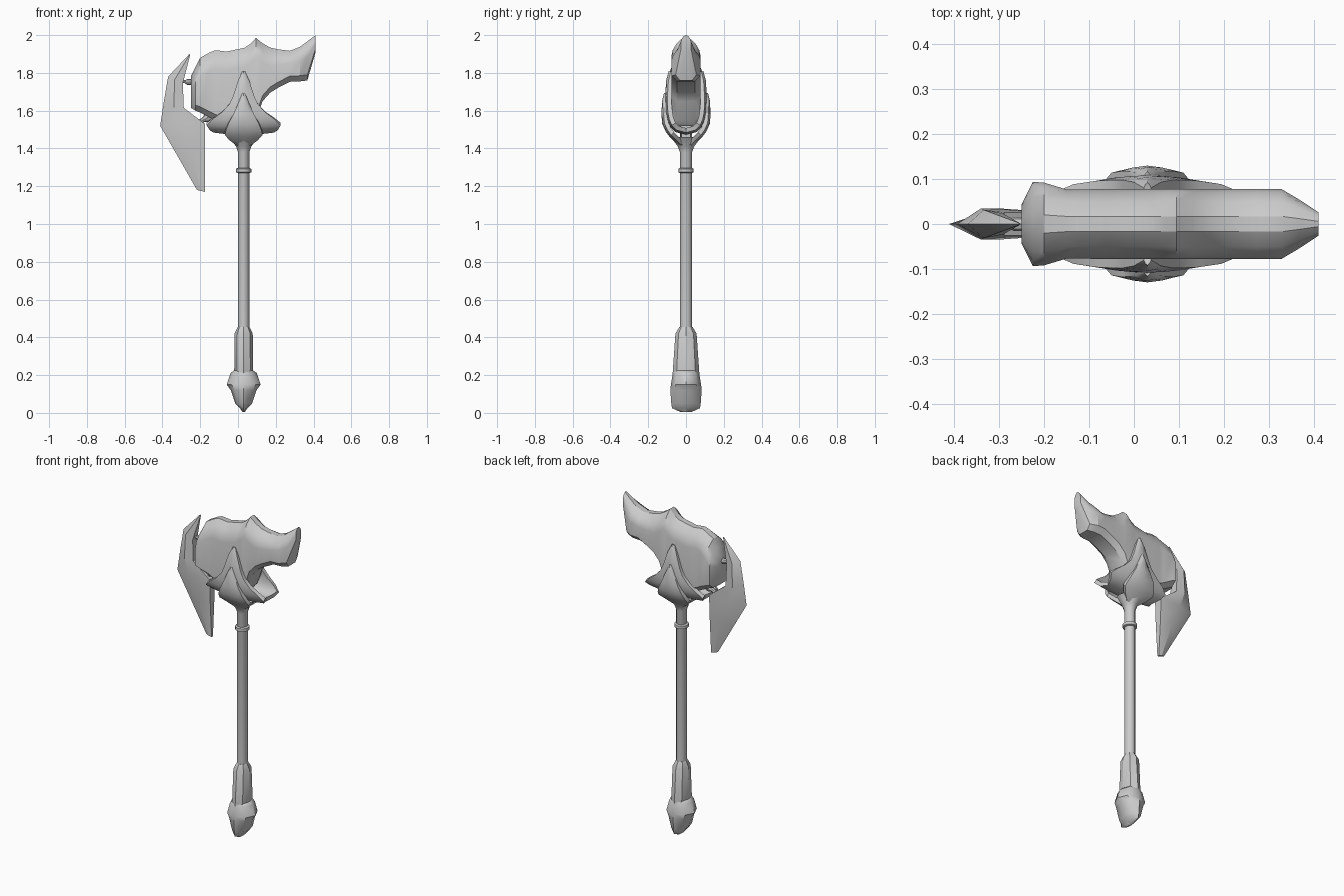
import bpy, bmesh, math
from mathutils import Vector

old = bpy.data.objects.get("Cube")
if old:
    bpy.data.objects.remove(old, do_unlink=True)

steel = bpy.data.materials.new("grey_steel")
steel.use_nodes = True
steel.diffuse_color = (0.6, 0.6, 0.6, 1)
steel.node_tree.nodes["Principled BSDF"].inputs["Base Color"].default_value = steel.diffuse_color

AXIS = 0.03  # x of the shaft


def loft(name, rings, angle=35):
    """Skin a list of equal-length point rings and cap both ends."""
    bm = bmesh.new()
    rows = [[bm.verts.new(p) for p in ring] for ring in rings]
    n = len(rows[0])
    for a, b in zip(rows, rows[1:]):
        for i in range(n):
            j = (i + 1) % n
            bm.faces.new((a[i], a[j], b[j], b[i]))
    bm.faces.new(rows[0][::-1])
    bm.faces.new(rows[-1])
    bmesh.ops.remove_doubles(bm, verts=bm.verts, dist=0.0005)
    bmesh.ops.recalc_face_normals(bm, faces=bm.faces)
    me = bpy.data.meshes.new(name)
    bm.to_mesh(me)
    bm.free()
    me.shade_smooth()
    me.set_sharp_from_angle(angle=math.radians(angle))
    me.materials.append(steel)
    ob = bpy.data.objects.new(name, me)
    bpy.context.collection.objects.link(ob)
    return ob


def oval(z, rx, ry, sides):
    """Horizontal ring around the shaft axis."""
    turn = [2 * math.pi * i / sides for i in range(sides)]
    return [(AXIS + rx * math.cos(t), ry * math.sin(t), z) for t in turn]


def rod(name, start, end, r):
    """Short round rod with a swollen middle."""
    a, b = Vector(start), Vector(end)
    d = (b - a).normalized()
    side = Vector((0, 1, 0))
    up = d.cross(side)
    rings = []
    for f, k in ((0, 0.7), (0.3, 0.7), (0.5, 1.3), (0.8, 1.3), (1, 0.7)):
        c = a.lerp(b, f)
        rings.append([c + r * k * (side * math.cos(t * math.pi / 4) + up * math.sin(t * math.pi / 4))
                      for t in range(8)])
    loft(name, rings)


def strap(name, half, thick):
    """U-shaped collar; half holds (y, z, half width) from peak to bottom."""
    path = half + [(-y, z, w) for y, z, w in half[-2::-1]]
    cols = (-1, -0.6, 0, 0.6, 1)
    rings = []
    for i, (y, z, w) in enumerate(path):
        p, q = path[max(i - 1, 0)], path[min(i + 1, len(path) - 1)]
        inward = Vector((0, p[2 - 1] - q[1], q[0] - p[0])).normalized()
        if inward.dot(Vector((0, -y, 1.8 - z))) < 0:
            inward = -inward
        outer = [Vector((AXIS + u * w, y, z)) + inward * 0.012 * u * u for u in cols]
        inner = [v + inward * thick for v in reversed(outer)]
        rings.append(outer + inner)
    loft(name, rings, 40)


# Shaft with its ring and flared neck
loft("shaft", [oval(z, r, r * 1.07, 12) for z, r in ((0.4, 0.03), (1.38, 0.03), (1.41, 0.04), (1.46, 0.075))])
loft("shaft_ring", [oval(z, r, r, 12) for z, r in
                    ((1.27, 0.03), (1.274, 0.041), (1.292, 0.041), (1.297, 0.03))])

# Grip, wider from front to back at its lower end
loft("grip", [oval(z, rx, ry, 8) for z, rx, ry in
              ((0.1, 0.05, 0.075), (0.22, 0.05, 0.07), (0.42, 0.048, 0.056), (0.455, 0.031, 0.035))])

# Pommel narrowing to a wedge along y
loft("pommel", [oval(z, rx, ry, 8) for z, rx, ry in
                ((0.225, 0.05, 0.066), (0.21, 0.07, 0.07), (0.15, 0.09, 0.08),
                 (0.12, 0.068, 0.083), (0.05, 0.045, 0.078), (0.025, 0.02, 0.074), (0.005, 0.006, 0.03))], 45)

# Hammer head: x, top, bottom, half width
stations = [
    (-0.25, 1.78, 1.615, 0.045), (-0.225, 1.83, 1.6, 0.094), (-0.2, 1.88, 1.59, 0.092),
    (-0.15, 1.908, 1.565, 0.077), (-0.12, 1.92, 1.55, 0.077), (-0.06, 1.913, 1.53, 0.078),
    (0.035, 1.933, 1.52, 0.078), (0.068, 1.955, 1.52, 0.078), (0.095, 1.985, 1.55, 0.078),
    (0.13, 1.957, 1.65, 0.078), (0.17, 1.934, 1.695, 0.078), (0.21, 1.925, 1.72, 0.078),
    (0.275, 1.917, 1.753, 0.078), (0.328, 1.938, 1.755, 0.078), (0.367, 1.967, 1.76, 0.055),
    (0.411, 2.0, 1.91, 0.026)]
head = []
for x, top, low, w in stations:
    h = top - low
    crown, keel = min(0.1, h * 0.4), min(0.03, h * 0.2)
    side = [(0.22 * w, top), (0.65 * w, top - 0.3 * crown), (0.9 * w, top - 0.65 * crown),
            (w, top - crown), (w, low + keel), (0.6 * w, low)]
    head.append([(x, y, z) for y, z in side] + [(x, -y, z) for y, z in reversed(side)])
loft("hammer_head", head, 30)

# Two nested collars cradling the head
strap("inner_collar", [(0.092, 1.81, 0.008), (0.105, 1.76, 0.03), (0.11, 1.68, 0.055),
                       (0.11, 1.635, 0.075), (0.108, 1.59, 0.115), (0.1, 1.55, 0.165),
                       (0.085, 1.515, 0.196), (0.055, 1.486, 0.18), (0.0, 1.472, 0.16)], 0.024)
strap("outer_collar", [(0.116, 1.695, 0.008), (0.127, 1.65, 0.025), (0.13, 1.58, 0.055),
                       (0.126, 1.53, 0.08), (0.108, 1.49, 0.094), (0.088, 1.463, 0.1),
                       (0.06, 1.435, 0.075), (0.034, 1.41, 0.045), (0.0, 1.405, 0.035)], 0.022)

# Rear blade: outer edge, ridge and inner edge as (x, z), from top to bottom
rows = [((-0.257, 1.9), (-0.255, 1.898), (-0.253, 1.895)),
        ((-0.37, 1.78), (-0.335, 1.765), (-0.292, 1.745)),
        ((-0.394, 1.64), (-0.34, 1.625), (-0.287, 1.615)),
        ((-0.412, 1.52), (-0.305, 1.52), (-0.175, 1.53)),
        ((-0.32, 1.36), (-0.25, 1.38), (-0.175, 1.4)),
        ((-0.217, 1.18), (-0.195, 1.175), (-0.175, 1.17))]
blade = []
for (edge, ridge, back), t in zip(rows, (0.05, 0.9, 1, 1, 0.8, 0.25)):
    ring = [(edge[0], 0, edge[1])]
    ring += [(p[0], y * t, p[1]) for p, y in ((ridge, 0.035), (back, 0.026), (back, -0.026), (ridge, -0.035))]
    blade.append(ring)
loft("rear_blade", blade, 25)

# Pins holding the blade to the head
rod("upper_pin", (-0.3, 0, 1.755), (-0.235, 0, 1.75), 0.012)
rod("lower_pin", (-0.205, 0, 1.54), (-0.13, 0, 1.58), 0.018)
